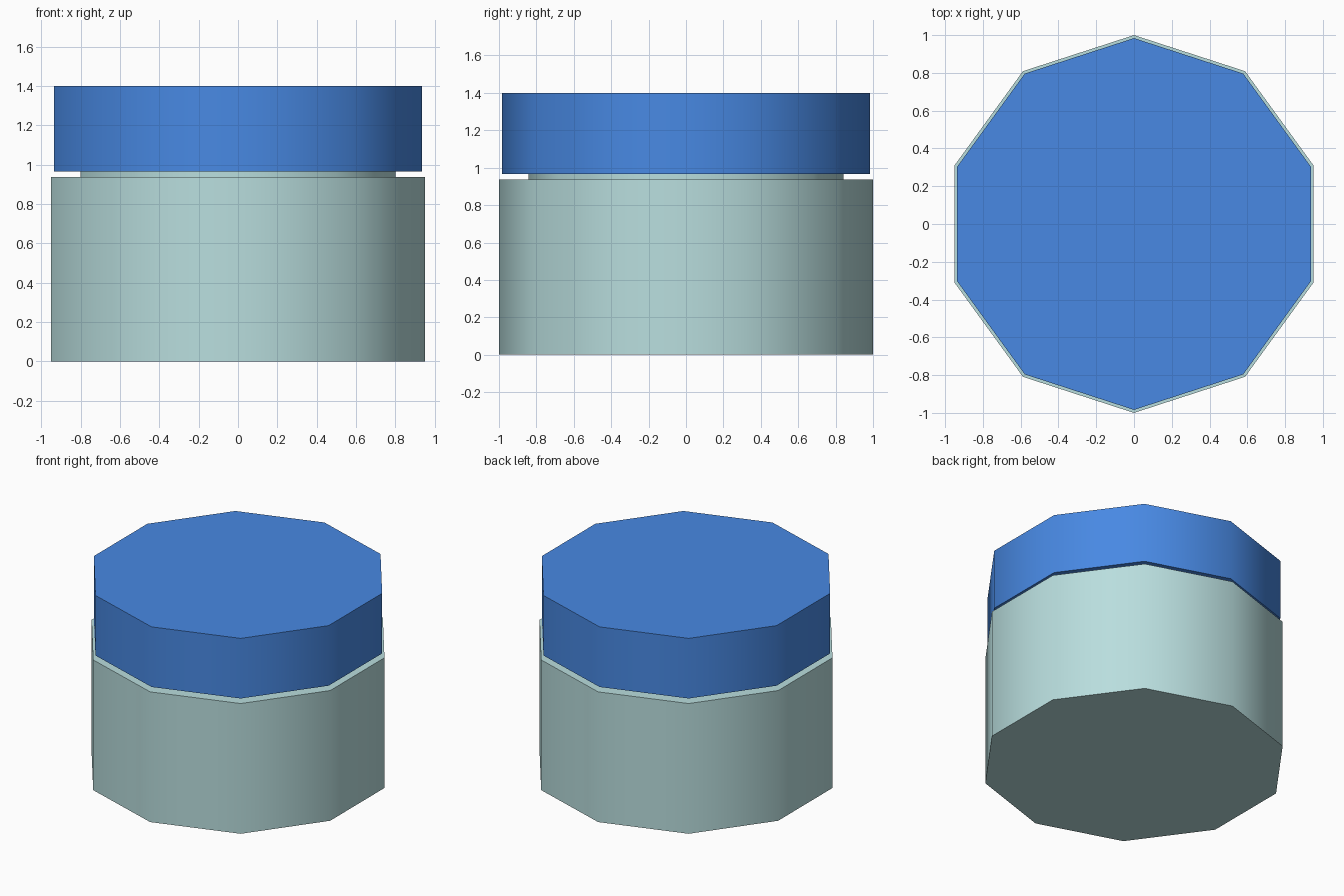
import bpy, bmesh, math

if "Cube" in bpy.data.objects:
    bpy.data.objects.remove(bpy.data.objects["Cube"])

SIDES = 10


def material(name, rgb):
    m = bpy.data.materials.new(name)
    m.diffuse_color = (*rgb, 1.0)
    m.use_nodes = True
    m.node_tree.nodes["Principled BSDF"].inputs["Base Color"].default_value = m.diffuse_color
    return m


def lathe(name, profile, mat):
    """Closed ten-sided solid from (radius, height) pairs, a corner pointing along y."""
    bm = bmesh.new()
    rings = []
    for r, z in profile:
        angles = [math.pi / 2 + 2 * math.pi * i / SIDES for i in range(SIDES)]
        rings.append([bm.verts.new((r * math.cos(a), r * math.sin(a), z)) for a in angles])
    for low, high in zip(rings, rings[1:]):
        for i in range(SIDES):
            j = (i + 1) % SIDES
            bm.faces.new((low[i], low[j], high[j], high[i]))
    bm.faces.new(rings[0][::-1])
    bm.faces.new(rings[-1])
    bmesh.ops.recalc_face_normals(bm, faces=bm.faces[:])
    mesh = bpy.data.meshes.new(name)
    bm.to_mesh(mesh)
    bm.free()
    mesh.materials.append(mat)
    obj = bpy.data.objects.new(name, mesh)
    bpy.context.collection.objects.link(obj)
    # smooth around the sides, sharp at the rims
    bpy.ops.object.select_all(action='DESELECT')
    obj.select_set(True)
    bpy.context.view_layer.objects.active = obj
    bpy.ops.object.shade_smooth_by_angle(angle=math.radians(45))
    return obj


pale = material("pale_teal", (0.485, 0.73, 0.73))
blue = material("blue", (0.065, 0.25, 0.77))

# jar body with shoulder and narrower neck reaching into the lid
lathe("jar_body", [(1.0, 0), (1.0, 0.938), (0.842, 0.938), (0.842, 1.2)], pale)

# lid
lathe("lid", [(0.984, 0.967), (0.984, 1.4)], blue)
